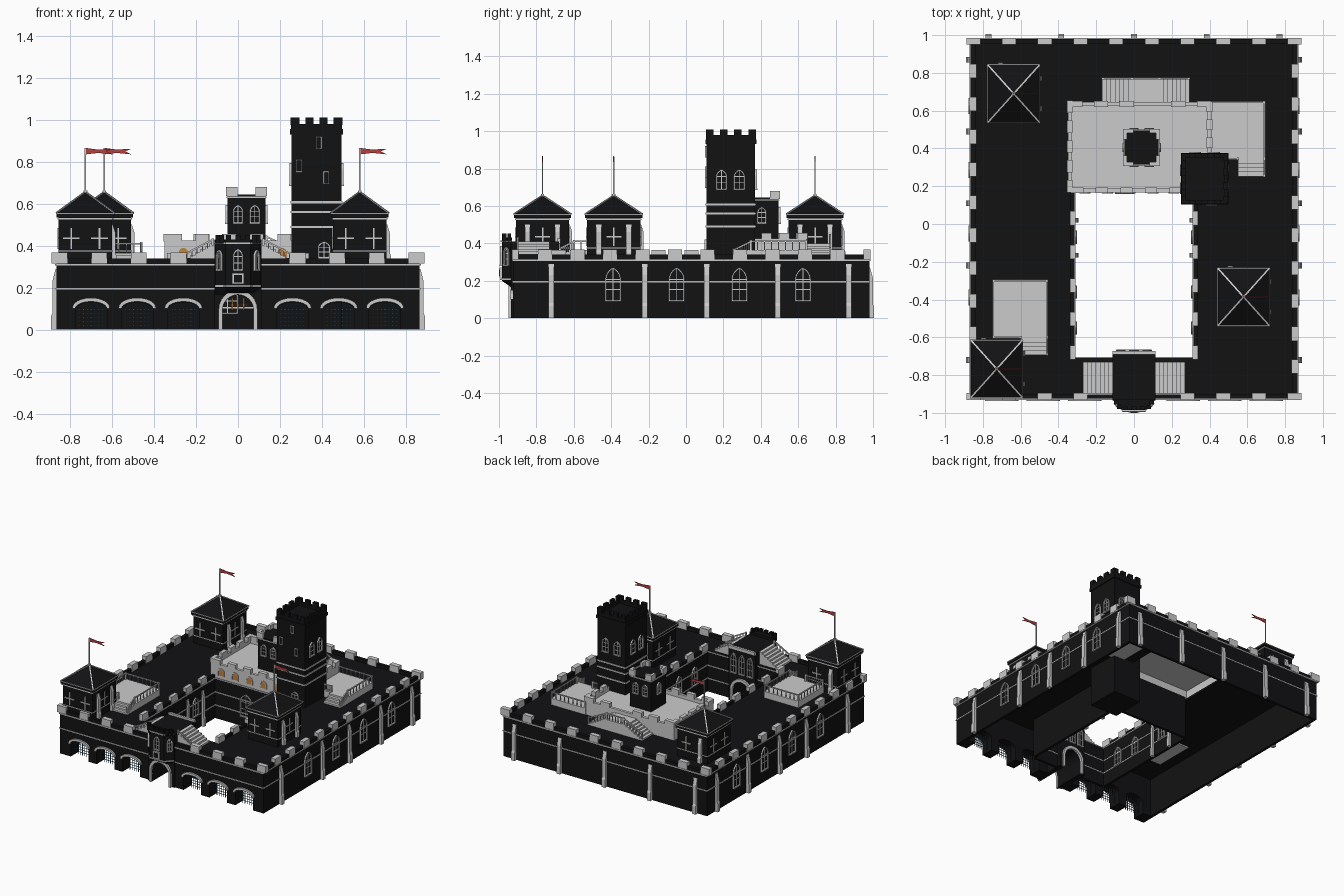
import bpy, bmesh
from math import pi, cos, sin, radians
from mathutils import Matrix, Vector

if "Cube" in bpy.data.objects:
    bpy.data.objects.remove(bpy.data.objects["Cube"])

I = Matrix.Identity(4)
parts = {}
colours = {"stone": (0.006, 0.006, 0.007, 1), "flag": (0.45, 0.05, 0.05, 1),
           "grille": (0.03, 0.12, 0.2, 1), "amber": (0.55, 0.22, 0.05, 1)}


def T(x, y, z, deg=0):
    return Matrix.Translation((x, y, z)) @ Matrix.Rotation(radians(deg), 4, 'Z')


def loft(name, rings, M=I, caps=True):
    bm = parts.setdefault(name, bmesh.new())
    vs = [[bm.verts.new(M @ Vector(p)) for p in r] for r in rings]
    n = len(vs[0])
    fs = [bm.faces.new((a[i], a[(i + 1) % n], b[(i + 1) % n], b[i]))
          for a, b in zip(vs, vs[1:]) for i in range(n)]
    if caps:
        fs += [bm.faces.new(vs[0][::-1]), bm.faces.new(vs[-1])]
    bmesh.ops.recalc_face_normals(bm, faces=fs)


def rect(x0, x1, y0, y1, z):
    return [(x0, y0, z), (x1, y0, z), (x1, y1, z), (x0, y1, z)]


def box(name, x0, x1, y0, y1, z0, z1, M=I):
    loft(name, [rect(x0, x1, y0, y1, z0), rect(x0, x1, y0, y1, z1)], M)


def prism(name, pts, y0, y1, M=I):
    loft(name, [[(u, y, v) for u, v in pts] for y in (y0, y1)], M)


def bar(name, p, q, r):
    p, q = Vector(p), Vector(q)
    R = (q - p).to_track_quat('Z', 'Y').to_matrix().to_4x4()
    box(name, -r, r, -r, r, 0, (q - p).length, Matrix.Translation(p) @ R)


def frame(name, x0, x1, y0, y1, z0, z1, t):
    box(name, x0, x1, y0, y0 + t, z0, z1)
    box(name, x0, x1, y1 - t, y1, z0, z1)
    box(name, x0, x0 + t, y0 + t, y1 - t, z0, z1)
    box(name, x1 - t, x1, y0 + t, y1 - t, z0, z1)


def arch(w, h, s, p=1.0, cx=0, n=12, foot=0.0):
    out = [(cx - w / 2, foot)]
    for i in range(n + 1):
        a = pi - pi * i / n
        c = cos(a)
        out.append((cx + w / 2 * (1 if c > 0 else -1) * abs(c) ** p, s + (h - s) * sin(a)))
    return out + [(cx + w / 2, foot)]


def arch_ring(name, outer, inner, y0, y1, M=I):
    loft(name, [[(a[0], y0, a[1]), (a[0], y1, a[1]), (b[0], y1, b[1]), (b[0], y0, b[1])]
                for a, b in zip(outer, inner)], M)


def window(x, y, z, deg, w, h, t=0.008):
    M = T(x, y, z, deg)
    arch_ring("window_frames", arch(w, h, h * .65, 1.5), arch(w - 2 * t, h - t, h * .65, 1.5), -.01, .003, M)
    box("window_frames", -w / 2, w / 2, -.012, .003, -.006, .003, M)
    box("window_frames", -.002, .002, -.005, .003, 0, h - t, M)
    for k in (.33, .64):
        box("window_frames", -w / 2 + t, w / 2 - t, -.005, .003, h * k - .002, h * k + .002, M)


def buttress(x, y, z, deg, h, w=.03, d=.025):
    w /= 2
    loft("buttresses", [rect(-w, w, -d, .004, 0), rect(-w, w, -d, .004, h * .22), rect(-w, w, -d * .75, .004, h * .28),
                        rect(-w, w, -d * .75, .004, h * .8), rect(-w, w, -.004, .004, h)], T(x, y, z, deg))


def merlons(name, a, b, n, z0, z1, w, d, skip=lambda x, y: False):
    a, b = Vector(a), Vector(b)
    along_x = abs(b.x - a.x) > abs(b.y - a.y)
    hx, hy = (w / 2, d / 2) if along_x else (d / 2, w / 2)
    for i in range(n + 1):
        c = a.lerp(b, i / n)
        if not skip(c.x, c.y):
            box(name, c.x - hx, c.x + hx, c.y - hy, c.y + hy, z0, z1)


def rail(name, p, q, n, h=.045):
    p, q, up = Vector(p), Vector(q), Vector((0, 0, h))
    bar(name, p + up, q + up, .004)
    for i in range(n + 1):
        c = p.lerp(q, i / n)
        bar(name, c, c + up * (1.15 if i in (0, n) else 1), .006 if i in (0, n) else .0025)


X, Y0, Y1, CX, CY0, CY1 = .865, -.925, .98, .315, -.71, .172
bays = [s * v for s in (-1, 1) for v in (.70, .48, .26)]

# outer walls: arcaded front, plain sides and back
pts = [(-X, 0)]
for c in sorted(bays + [0]):
    pts += arch(.15, .165, .09, 1, 0) if c == 0 else arch(.15, .13, .095, 1, c)
prism("stone_front_wall", pts + [(X, 0), (X, .31), (-X, .31)], Y0, Y0 + .1)
box("stone_back_wall", -X, X, Y1 - .02, Y1, 0, .31)
for s in (-1, 1):
    a, b = sorted((s * X, s * (X - .02)))
    box("stone_side_walls", a, b, Y0 + .1, Y1 - .02, 0, .31)
    a, b = sorted((s * CX, s * (CX + .02)))
    box("stone_court_walls", a, b, CY0, CY1, 0, .31)
    a, b = sorted((s * CX, s * .085))
    box("stone_court_walls", a, b, CY0 - .02, CY0, 0, .31)
    # roof strips beside the courtyard
    a, b = sorted((s * X, s * CX))
    box("stone_roof", a, b, Y0, Y1, .30, .315)
box("stone_court_walls", -CX, CX, CY1, CY1 + .02, 0, .33)
box("stone_roof", -CX, CX, Y0, CY0, .30, .315)
box("stone_roof", -CX, CX, .63, Y1, .30, .315)

# parapets, string courses and merlons
frame("stone_parapet", -X, X, Y0, Y1, .315, .34, .025)
frame("string_course", -X - .006, X + .006, Y0 - .006, Y1 + .006, .305, .313, .012)
frame("string_course", -X - .005, X + .005, Y0 - .005, Y1 + .005, .192, .199, .012)
for z in (.10, .20, .305):
    for s in (-1, 1):
        box("court_courses", s * CX - .005, s * CX + .005, CY0, CY1, z, z + .007)
        box("court_courses", s * .2 - .115, s * .2 + .115, CY0 - .004, CY0 + .005, z, z + .007)
    box("court_courses", -CX, CX, CY1 - .006, CY1, z, z + .007)
gate = lambda x, y: abs(x) < .12
merlons("outer_merlons", (-.85, Y0 + .012), (.85, Y0 + .012), 9, .315, .368, .075, .036, gate)
merlons("outer_merlons", (-.85, Y1 - .012), (.85, Y1 - .012), 9, .315, .368, .075, .036)
for s in (-1, 1):
    merlons("outer_merlons", (s * (X - .012), Y0 + .17), (s * (X - .012), Y1 - .17), 9, .315, .368, .075, .036)
    merlons("court_merlons", (s * .325, -.68), (s * .325, .03), 4, .315, .365, .075, .028)
    box("stone_parapet", s * .325 - .01, s * .325 + .01, CY0, CY1, .31, .335)
    for y in (-.72, -.22, .11, .49, .87):
        buttress(s * X, y, 0, s * 90, .29)
    for y in (-.39, -.05, .285, .625):
        window(s * X, y, .095, s * 90, .085, .175)
    for y in (.02, -.165):
        buttress(s * CX, y, 0, -s * 90, .27, .025, .02)
    for y in (-.55, -.36, -.07):
        window(s * CX, y, .11, -s * 90, .07, .14)
for x in (-.77, -.385, 0, .385, .77):
    buttress(x, Y1, 0, 180, .27)

# arcade hoods and grilles
for c in bays:
    arch_ring("arcade_hoods", arch(.178, .152, .105, 1, c, foot=.1), arch(.15, .134, .1, 1, c, foot=.1), Y0 - .012, Y0 + .004)
    for i in range(-3, 4):
        box("grille_bars", c + i * .018 - .0015, c + i * .018 + .0015, Y0 + .06, Y0 + .063, 0, .12)
    for i in range(1, 6):
        box("grille_bars", c - .075, c + .075, Y0 + .06, Y0 + .063, i * .019, i * .019 + .003)

# gatehouse with tunnel and projecting oriel
prism("stone_gatehouse", [(-.113, 0)] + arch(.15, .165, .09) + [(.113, 0), (.113, .41), (-.113, .41)], -.935, -.68)
plan = lambda k, z: [(-.113, -.93, z), (-.06, -.93 - k, z), (.06, -.93 - k, z), (.113, -.93, z)]
loft("stone_oriel", [plan(.004, .165), plan(.055, .2), plan(.055, .43)])
loft("oriel_course", [plan(.064, .203), plan(.064, .212)])
loft("oriel_course", [plan(.062, .408), plan(.062, .415)])
for a, b in (((-.095, -.945), (-.078, -.97)), ((.095, -.945), (.078, -.97))):
    for p in (a, b):
        box("stone_oriel", p[0] - .012, p[0] + .012, p[1] - .01, p[1] + .01, .41, .452)
merlons("stone_oriel", (-.045, -.975), (.045, -.975), 2, .41, .452, .025, .02)
for y, d in ((-.936, 0), (-.679, 180)):
    arch_ring("gate_arch", arch(.185, .19, .095), arch(.15, .167, .09), -.014, .003, T(0, y, 0, d))
window(0, -.985, .285, 0, .05, .1)
for s in (-1, 1):
    window(s * .087, -.958, .285, s * 51, .038, .095)
for x in (-.07, 0, .07):
    window(x, -.68, .225, 180, .052, .15)
    box("amber_portcullis", x * .4 - .003, x * .4 + .003, -.87, -.864, .095, .15)
box("amber_portcullis", -.045, .045, -.87, -.864, .115, .12)
box("plaque", -.028, .028, -.997, -.98, .217, .27)
box("stone_plaque_panel", -.018, .018, -1, -.99, .226, .261)
box("gate_back_parapet", -.113, .113, -.69, -.672, .40, .425)

# gate stairs rising to the gatehouse from both sides
for s in (-1, 1):
    for i in range(7):
        a, b = sorted((s * .113, s * (.27 - i * .0224)))
        box("gate_stairs", a, b, -.895, -.73, .315 + i * .0136, .315 + (i + 1) * .0136)
    rail("stair_rails", (s * .27, -.9, .32), (s * .12, -.9, .40), 6, .03)

# main terrace
tx0, tx1, ty0, ty1 = -.35, .41, .168, .645
frame("terrace_walls", tx0, tx1, ty0, ty1, .315, .425, .02)
box("terrace_floor", tx0 + .01, tx1 - .01, ty0 + .01, ty1 - .01, .385, .398)
merlons("terrace_merlons", (tx0 + .01, .2), (tx0 + .01, .62), 4, .42, .456, .065, .03)
merlons("terrace_merlons", (tx1 - .01, .43), (tx1 - .01, .62), 2, .42, .456, .055, .03)
merlons("terrace_merlons", (-.3, ty0 + .01), (.22, ty0 + .01), 4, .42, .456, .065, .03)
merlons("terrace_merlons", (tx0 + .04, ty1 - .01), (tx1 - .04, ty1 - .01), 5, .42, .456, .075, .03,
        lambda x, y: -.02 < x < .14)
for x in (-.26, -.14, -.02, .1, .21):
    prism("amber_niches", arch(.045, .05, .025), -.003, .003, T(x, ty0, .34))
    arch_ring("niche_frames", arch(.057, .057, .026), arch(.045, .05, .025), -.006, .003, T(x, ty0, .34))
window(-.05, CY1, .08, 0, .1, .17)

# double back stair with landing
box("back_landing", -.01, .135, .64, .775, .315, .398)
for s, e in ((-1, -.01), (1, .135)):
    for i in range(7):
        a, b = sorted((e, e + s * .16 * (7 - i) / 7))
        box("back_stairs", a, b, .64, .775, .315 + i * .012, .315 + (i + 1) * .012)
    rail("stair_rails", (e, .77, .398), (e + s * .155, .77, .325), 6)
rail("stair_rails", (-.01, .77, .398), (.135, .77, .398), 6)

# two small railed platforms with steps
for px, py in ((.40, .34), (-.75, -.605)):
    box("platforms", px, px + .295, py, py + .31, .29, .365)
    for i in range(4):
        box("platform_steps", px + .15, px + .295, py - .088 + i * .022, py, .315 + i * .0125, .3275 + i * .0125)
    c = [(px + .006, py + .006, .365), (px + .15, py + .006, .365), (px + .006, py + .304, .365),
         (px + .289, py + .304, .365), (px + .289, py + .006, .365), (px + .289, py - .085, .32)]
    for a, b in ((0, 1), (0, 2), (2, 3), (3, 4), (4, 5)):
        rail("platform_rails", c[a], c[b], 8)

# three roofed corner towers
for cx, cy in ((-.637, .69), (.58, -.386), (-.727, -.767)):
    hx, hy = .127, .142
    box("stone_turret", cx - hx, cx + hx, cy - hy, cy + hy, .30, .54)
    frame("turret_courses", cx - hx - .006, cx + hx + .006, cy - hy - .006, cy + hy + .006, .524, .532, .012)
    frame("turret_courses", cx - hx - .004, cx + hx + .004, cy - hy - .004, cy + hy + .004, .372, .378, .01)
    ex, ey = .1375, .153
    loft("stone_turret_roof", [rect(cx - ex, cx + ex, cy - ey, cy + ey, .535), rect(cx - ex, cx + ex, cy - ey, cy + ey, .556),
                               rect(cx - .003, cx + .003, cy - .003, cy + .003, .655)])
    frame("turret_courses", cx - ex - .003, cx + ex + .003, cy - ey - .003, cy + ey + .003, .552, .557, .006)
    for sx in (-1, 1):
        for sy in (-1, 1):
            bar("roof_hips", (cx + sx * ex, cy + sy * ey, .556), (cx, cy, .656), .004)
    bar("flagpoles", (cx, cy, .65), (cx, cy, .865), .0035)
    box("flagpoles", cx - .009, cx + .009, cy - .009, cy + .009, .648, .664)
    prism("flag_pennants", [(0, .835), (.06, .842), (.13, .835), (.1, .85), (.13, .862), (.06, .858), (0, .866)],
          -.002, .002, T(cx, cy, 0))
    cross = [(0, -hy, s * .067, 0) for s in (-1, 1)] + [(-hx, 0, s * .067, -90) for s in (-1, 1)]
    cross += [(0, hy, -.05, 180), (hx, 0, 0, 90)]
    for dx, dy, o, d in cross:
        M = T(cx + dx, cy + dy, .435, d)
        box("cross_windows", o - .004, o + .004, -.006, .002, -.05, .05, M)
        box("cross_windows", o - .04, o + .04, -.006, .002, -.004, .004, M)
    for s in (-1, 1):
        buttress(cx + hx, cy + s * .08, .31, 90, .19, .028, .022)
    buttress(cx - .07, cy + hy, .31, 180, .19, .028, .022)

# great tower
kx, ky = .374, .24
box("stone_keep", kx - .118, kx + .118, ky - .13, ky + .13, 0, .93)
box("stone_keep", kx - .126, kx + .126, ky - .137, ky + .137, .93, .955)
frame("stone_keep_parapet", kx - .122, kx + .122, ky - .133, ky + .133, .955, .98, .02)
for s in (-1, 1):
    merlons("stone_keep_parapet", (kx - .1, ky + s * .123), (kx + .1, ky + s * .123), 3, .975, 1.01, .038, .022)
    merlons("stone_keep_parapet", (kx + s * .112, ky - .113), (kx + s * .112, ky + .113), 3, .975, 1.01, .04, .022)
    for y in (.19, .285):
        window(kx + s * .118, y, .69, s * 90, .06, .105)
    window(kx + s * .05, ky + .13, .69, 180, .06, .105)
for z in (.485, .555, .602):
    frame("keep_courses", kx - .123, kx + .123, ky - .135, ky + .135, z, z + .01, .012)
for x, z in ((.385, .89), (.29, .78), (.42, .725)):
    M = T(x, ky - .13, z)
    arch_ring("slit_frames", [(-.014, -.03), (-.014, .03), (.014, .03), (.014, -.03), (-.014, -.03)],
              [(-.009, -.025), (-.009, .025), (.009, .025), (.009, -.025), (-.009, -.025)], -.008, .003, M)
window(.41, ky - .13, .345, 0, .06, .075)

# stair turret on the terrace
sx, sy, h = .04, .405, .09
box("stone_lookout", sx - h, sx + h, sy - h, sy + h, .39, .645)
frame("lookout_course", sx - h - .005, sx + h + .005, sy - h - .005, sy + h + .005, .628, .635, .01)
for i in (-1, 1):
    for j in (-1, 1):
        x, y = sx + i * .07, sy + j * .07
        box("lookout_merlons", x - .027, x + .027, sy + j * .087 - .01, sy + j * .087 + .01, .638, .68)
        box("lookout_merlons", sx + i * .087 - .01, sx + i * .087 + .01, y - .027, y + .007 if j > 0 else y + .027, .638, .68)
for d, o in ((0, -.04), (0, .04), (180, -.04), (180, .04), (90, 0), (-90, 0)):
    v = Matrix.Rotation(radians(d), 3, 'Z') @ Vector((o, -h, 0))
    window(sx + v.x, sy + v.y, .51, d, .05, .085)

# turn the collected meshes into objects with their colours
mats = {}
for key, col in colours.items():
    mats[key] = bpy.data.materials.new(key)
    mats[key].diffuse_color = col
for name, bm in parts.items():
    me = bpy.data.meshes.new(name)
    bm.to_mesh(me)
    bm.free()
    ob = bpy.data.objects.new(name, me)
    bpy.context.collection.objects.link(ob)
    key = name.split("_")[0]
    if key in mats:
        me.materials.append(mats[key])

for m in bpy.data.materials:
    if m.users and not m.is_grease_pencil:
        m.use_nodes = True
        m.node_tree.nodes["Principled BSDF"].inputs["Base Color"].default_value = m.diffuse_color
